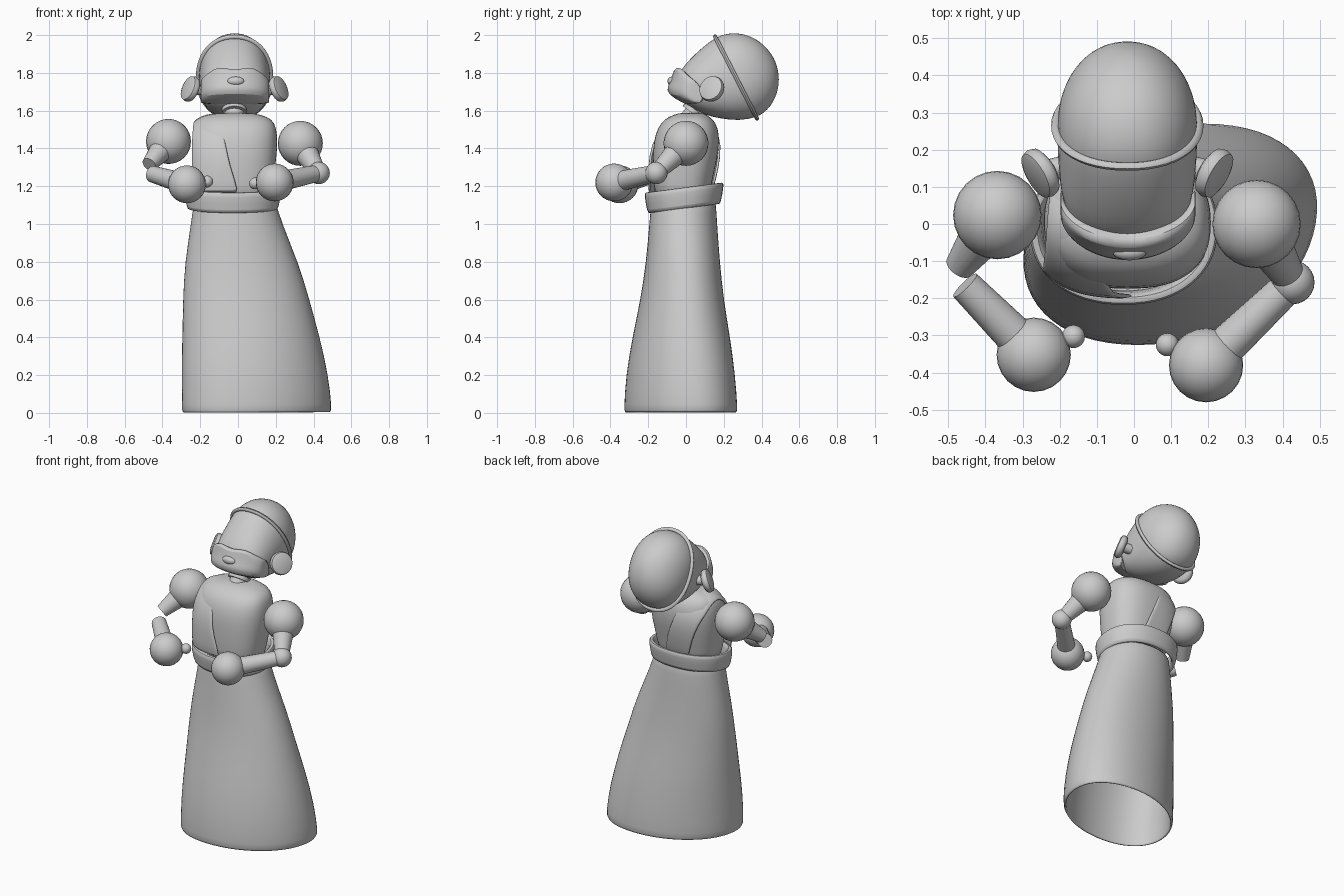
import bpy, bmesh, math
from mathutils import Vector

cube = bpy.data.objects.get("Cube")
if cube:
    bpy.data.objects.remove(cube, do_unlink=True)

grey = bpy.data.materials.new("plain_grey")
grey.use_nodes = True
grey.diffuse_color = (0.6, 0.6, 0.6, 1)
grey.node_tree.nodes["Principled BSDF"].inputs["Base Color"].default_value = (0.6, 0.6, 0.6, 1)


def finish(name, bm, subsurf=0, thickness=0, angle=50):
    bmesh.ops.recalc_face_normals(bm, faces=bm.faces)
    mesh = bpy.data.meshes.new(name)
    bm.to_mesh(mesh)
    bm.free()
    mesh.materials.append(grey)
    obj = bpy.data.objects.new(name, mesh)
    bpy.context.collection.objects.link(obj)
    if thickness:
        mod = obj.modifiers.new("thickness", 'SOLIDIFY')
        mod.thickness = thickness
        mod.offset = -1
    if subsurf:
        mod = obj.modifiers.new("smooth", 'SUBSURF')
        mod.levels = mod.render_levels = subsurf
    bpy.ops.object.select_all(action='DESELECT')
    obj.select_set(True)
    bpy.context.view_layer.objects.active = obj
    bpy.ops.object.shade_smooth_by_angle(angle=math.radians(angle))
    return obj


def skin(rows, closed=True, loop=False, caps=False):
    """Bridge rows of points into a surface."""
    bm = bmesh.new()
    vs = [[bm.verts.new(p) for p in row] for row in rows]
    n = len(vs[0])
    for i in range(len(vs) if loop else len(vs) - 1):
        a, b = vs[i], vs[(i + 1) % len(vs)]
        for j in range(n if closed else n - 1):
            k = (j + 1) % n
            bm.faces.new((a[j], a[k], b[k], b[j]))
    if caps:
        bm.faces.new(vs[0])
        bm.faces.new(vs[-1])
    return bm


def oval(cx, cy, a, b, power=2.0, shear=0.0, count=32):
    pts = []
    for i in range(count):
        t = 2 * math.pi * i / count
        c, s = math.cos(t), math.sin(t)
        e = 2 / power
        pts.append((cx + a * math.copysign(abs(c) ** e, c) + shear * s,
                    cy + b * math.copysign(abs(s) ** e, s)))
    return pts


def ball(name, centre, radius):
    bm = bmesh.new()
    bmesh.ops.create_uvsphere(bm, u_segments=24, v_segments=16, radius=radius)
    bmesh.ops.translate(bm, verts=bm.verts, vec=centre)
    return finish(name, bm)


def limb(name, start, end, r1, r2):
    start, end = Vector(start), Vector(end)
    axis = end - start
    bm = bmesh.new()
    bmesh.ops.create_cone(bm, cap_ends=True, segments=24, radius1=r1, radius2=r2, depth=axis.length)
    bmesh.ops.rotate(bm, verts=bm.verts, matrix=axis.to_track_quat('Z', 'Y').to_matrix())
    bmesh.ops.translate(bm, verts=bm.verts, vec=(start + end) / 2)
    return finish(name, bm)


# Flared skirt, leaning out to one side: z, x min, x max, y min, y max, shear
skirt = [(0, -.295, .49, -.325, .27, .09), (.02, -.30, .50, -.33, .275, .09),
         (.2, -.30, .48, -.32, .262, .08), (.4, -.297, .435, -.285, .235, .06),
         (.6, -.293, .38, -.242, .2, .04), (.8, -.283, .32, -.212, .18, .02),
         (1.0, -.25, .235, -.195, .165, 0), (1.12, -.235, .2, -.185, .16, 0)]
rows = []
for z, x0, x1, y0, y1, sh in skirt:
    half = math.sqrt(((x1 - x0) / 2) ** 2 - sh ** 2)
    rows.append([(x, y, z) for x, y in oval((x0 + x1) / 2, (y0 + y1) / 2, half, (y1 - y0) / 2, 2.1, sh)])
finish("skirt", skin(rows), 1, .015)

# Thick tilted belt: half width, half depth, height
belt = [(.236, .186, 1.083), (.245, .195, 1.085), (.258, .212, 1.18), (.252, .207, 1.195),
        (.232, .187, 1.195), (.222, .177, 1.18), (.212, .165, 1.085)]
rows = [[(x, y, z + .13 * y) for x, y in oval(-.028, -.01, a, b, 2.2)] for a, b, z in belt]
finish("belt", skin(rows, loop=True), 1)

# Barrel torso: half width, half depth, centre y, height
torso = [(.19, .145, -.02, 1.1), (.2, .15, -.02, 1.2), (.222, .172, -.005, 1.34),
         (.228, .175, .003, 1.44), (.222, .16, .01, 1.51), (.2, .13, .015, 1.555),
         (.14, .085, .02, 1.58), (.06, .05, .03, 1.59)]
rows = [[(x, y, z) for x, y in oval(-.018, cy, a, b, 2.5)] for a, b, cy, z in torso]
finish("torso", skin(rows, caps=True), 1)

# Sash over one shoulder: y, z, outer x, inner x
sash = [(-.2, 1.16, -.25, .01), (-.203, 1.3, -.25, -.04), (-.188, 1.42, -.25, -.065),
        (-.125, 1.53, -.245, -.085), (-.03, 1.59, -.24, -.095), (.08, 1.585, -.235, -.09),
        (.16, 1.52, -.225, -.07), (.19, 1.42, -.2, -.03), (.175, 1.3, -.15, .02),
        (.14, 1.16, -.11, .06)]
rows = []
for y, z, outer, inner in sash:
    row = []
    for i in range(9):
        u = i / 8
        x = inner + (outer - inner) * u
        k = (1 - abs((x + .02) / .265) ** 2.5) ** .4
        row.append((x, y * k, z - .045 * u ** 3 * (z > 1.5)))
    rows.append(row)
finish("shoulder_sash", skin(rows, closed=False), 1, .014)

# Neck with a collar ring
limb("neck", (-.02, .02, 1.55), (-.02, .12, 1.69), .055, .055)
limb("neck_ring", (-.02, .035, 1.585), (-.02, .05, 1.605), .066, .066)

# Head frame: tilted far back so that the face looks upward
CENTRE = Vector((-.018, .265, 1.775))
UP = Vector((0, .89, .456))
FWD = Vector((0, -.456, .89))


def head_point(x, f, u):
    return CENTRE + Vector((x, 0, 0)) + FWD * f + UP * u


# Lower head: height on the head axis, back, front, half width
head = [(-.305, -.0, .1, .06), (-.285, -.035, .135, .12), (-.24, -.1, .172, .165), (-.17, -.158, .2, .182),
        (-.09, -.212, .224, .188), (0, -.238, .24, .19)]
rows = [[head_point(x, f, u) for x, f in oval(0, (b + t) / 2, w, (t - b) / 2, 2.2)] for u, b, t, w in head]
# Domed skull continuing from the band
for i in range(1, 8):
    t = math.radians(90 * i / 7.3)
    c = math.cos(t)
    rows.append([head_point(x, f, .225 * math.sin(t)) for x, f in oval(0, 0, .19 * c, .24 * c, 2.15)])
finish("head", skin(rows, caps=True), 1)

# Head band
rows = []
for i in range(8):
    t = 2 * math.pi * i / 8
    r = .013 * math.cos(t)
    rows.append([head_point(x, f, .011 * math.sin(t)) for x, f in oval(0, 0, .192 + r, .242 + r, 2.15, count=48)])
finish("head_band", skin(rows, loop=True), 0)

# Face mask wrapping the jaw: middle y, middle z, side y, side z
mask = [(.0, 1.80, .08, 1.73), (-.045, 1.822, .06, 1.755), (-.068, 1.815, .035, 1.75), (-.076, 1.766, .025, 1.725),
        (-.1, 1.73, .02, 1.70), (-.1, 1.688, .025, 1.665), (-.03, 1.648, .055, 1.645),
        (.02, 1.622, .085, 1.64), (.07, 1.65, .1, 1.66)]
rows = []
for i, (ym, zm, ys, zs) in enumerate(mask):
    row = []
    for j in range(17):
        t = math.radians(-90 + 180 * j / 16)
        s = abs(math.sin(t))
        w = 1 - math.cos(t) ** 1.1 if s < .999 else 1
        bump = .02 * math.sin(math.pi * s) ** 2 if i in (1, 2) else 0
        row.append((-.016 + .182 * math.sin(t), ym + (ys - ym) * w, zm + (zs - zm) * w + bump))
    rows.append(row)
bm = skin(rows, closed=False, loop=True)
bmesh.ops.holes_fill(bm, edges=[e for e in bm.edges if e.is_boundary])
finish("face_mask", bm, 1)

# Oval mouth piece on the mask
bm = bmesh.new()
bmesh.ops.create_uvsphere(bm, u_segments=20, v_segments=12, radius=1)
bmesh.ops.scale(bm, verts=bm.verts, vec=(.045, .022, .024))
bmesh.ops.translate(bm, verts=bm.verts, vec=(-.012, -.076, 1.756))
finish("mouth_piece", bm)

# Disc ears with rounded rims, angled forward, plus arms on each side
sides = [("left", 1, (.33, 0, 1.427), (.427, -.157, 1.27), (.194, -.38, 1.22), (.09, -.325, 1.215)),
         ("right", -1, (-.368, .024, 1.437), (-.47, -.115, 1.315), (-.27, -.352, 1.21), (-.163, -.303, 1.225))]
for side, s, shoulder, elbow, hand, thumb in sides:
    rows = [[(x, y, z) for x, y in oval(0, 0, r, r, count=24)]
            for r, z in ((.05, -.025), (.066, -.016), (.071, 0), (.066, .016), (.05, .022))]
    bm = skin(rows, caps=True)
    normal = Vector((.8 * s, -.45, .35))
    bmesh.ops.rotate(bm, verts=bm.verts, matrix=normal.to_track_quat('Z', 'Y').to_matrix())
    bmesh.ops.translate(bm, verts=bm.verts, vec=(-.018 + .234 * s, .137, 1.715))
    finish(side + "_ear", bm)
    limb(side + "_ear_stem", (-.018 + .15 * s, .16, 1.71), (-.018 + .225 * s, .14, 1.715), .03, .03)

    ball(side + "_shoulder", shoulder, .119)
    limb(side + "_upper_arm", shoulder, elbow, .075, .04)
    if s > 0:
        ball("left_elbow", elbow, .059)
        forearm_start = elbow
    else:
        forearm_start = (-.455, -.165, 1.265)
    limb(side + "_forearm", forearm_start, hand, .044, .056)
    ball(side + "_hand", hand, .1)
    ball(side + "_thumb", thumb, .031)
    limb(side + "_thumb_base", hand, thumb, .03, .022)
